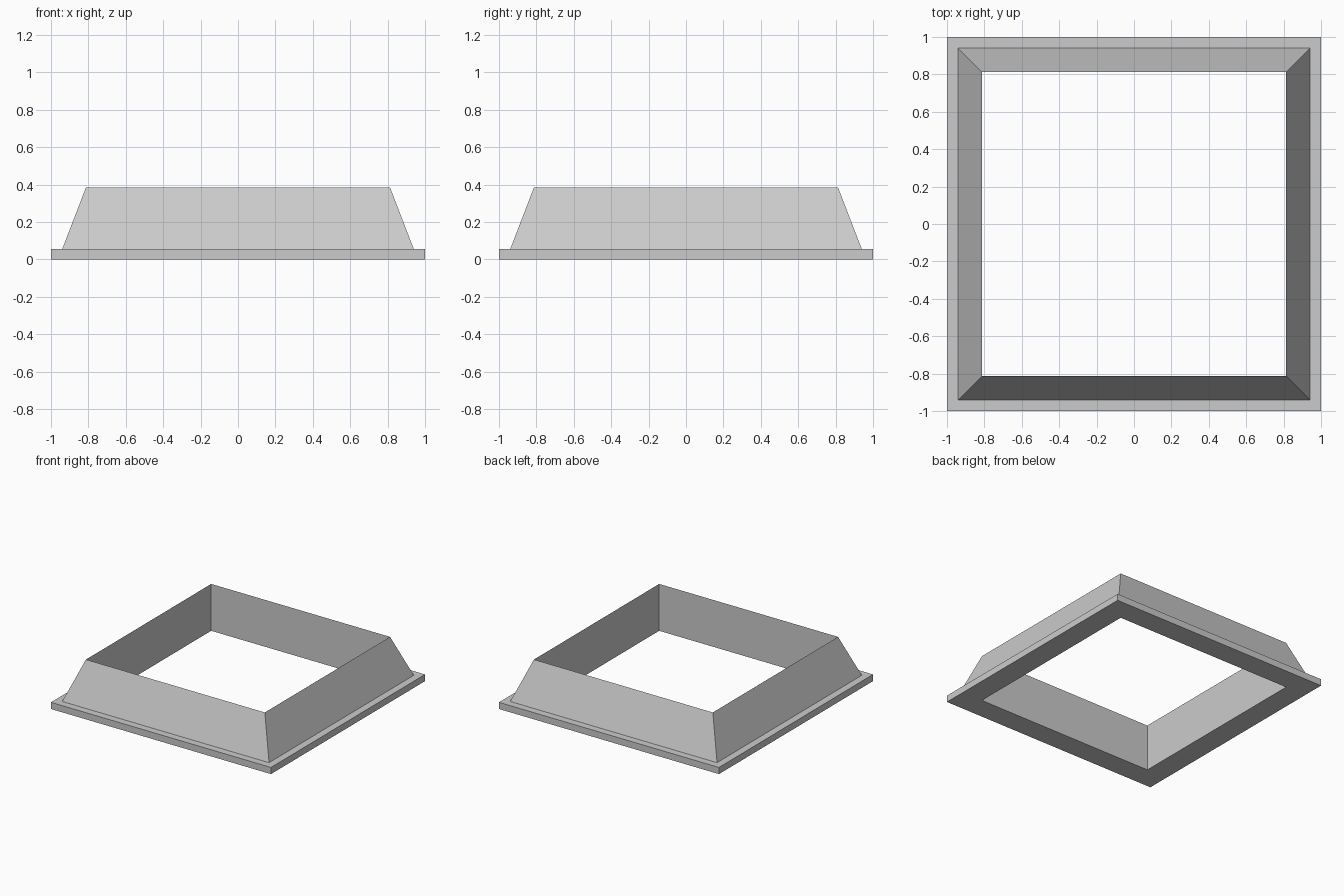
import bpy
import bmesh

cube = bpy.data.objects.get("Cube")
if cube:
    bpy.data.objects.remove(cube, do_unlink=True)

# Plain grey material
COLOUR = (0.6, 0.6, 0.6, 1.0)
grey = bpy.data.materials.new("plain_grey")
grey.use_nodes = True
grey.diffuse_color = COLOUR
grey.node_tree.nodes["Principled BSDF"].inputs["Base Color"].default_value = COLOUR


def square_ring(name, profile, material):
    """Sweep a closed (half width, height) profile around a square."""
    bm = bmesh.new()
    corners = [(-1, -1), (1, -1), (1, 1), (-1, 1)]
    loops = [[bm.verts.new((sx * r, sy * r, z)) for sx, sy in corners]
             for r, z in profile]
    for i, lower in enumerate(loops):
        upper = loops[(i + 1) % len(loops)]
        for k in range(4):
            n = (k + 1) % 4
            bm.faces.new((lower[k], lower[n], upper[n], upper[k]))
    bmesh.ops.recalc_face_normals(bm, faces=bm.faces)
    mesh = bpy.data.meshes.new(name)
    bm.to_mesh(mesh)
    bm.free()
    mesh.materials.append(material)
    obj = bpy.data.objects.new(name, mesh)
    bpy.context.collection.objects.link(obj)
    return obj


# Flat flange, sloped outer wall to a sharp rim, upright inner wall
INNER, SLOPE_FOOT, FLANGE_TOP, RIM = 0.813, 0.94, 0.055, 0.385
square_ring("flanged_frame", [
    (INNER, 0),
    (1, 0),
    (1, FLANGE_TOP),
    (SLOPE_FOOT, FLANGE_TOP),
    (INNER, RIM),
], grey)
